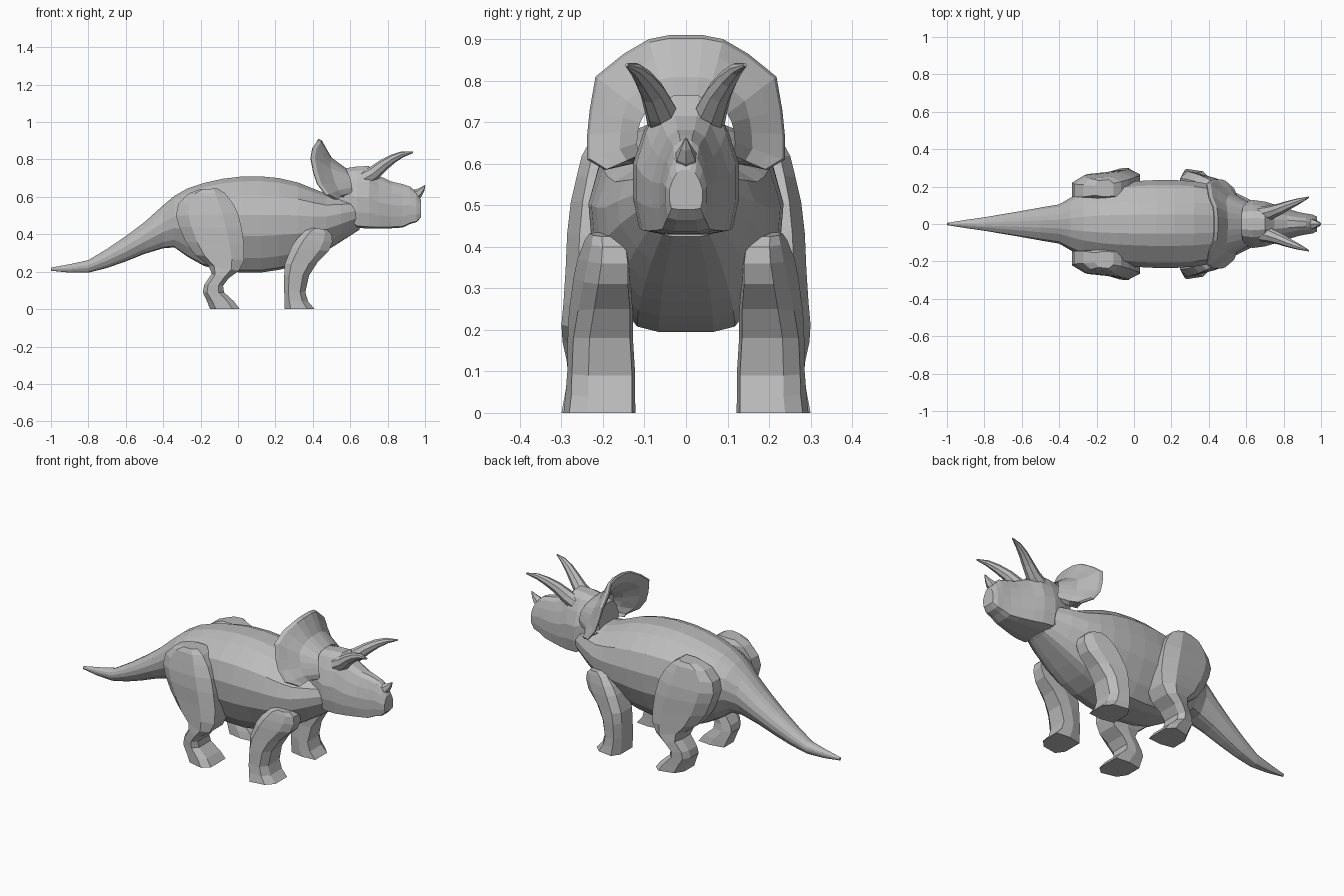
import bpy, bmesh, math
from mathutils import Vector

grey = bpy.data.materials.new("hide grey")
grey.diffuse_color = (0.5, 0.5, 0.5, 1)


def loft(name, rings, closed=True, caps=True, mirror=False):
    """Skin a list of equal-length point rings; optionally mirror across y."""
    bm = bmesh.new()
    rows = [[bm.verts.new(p) for p in r] for r in rings]
    n = len(rows[0])
    for a, b in zip(rows, rows[1:]):
        for i in range(n if closed else n - 1):
            j = (i + 1) % n
            bm.faces.new((a[i], a[j], b[j], b[i]))
    if caps:
        bm.faces.new(rows[0])
        bm.faces.new(rows[-1])
    if mirror:
        geo = bmesh.ops.duplicate(bm, geom=bm.verts[:] + bm.edges[:] + bm.faces[:])["geom"]
        for v in geo:
            if isinstance(v, bmesh.types.BMVert):
                v.co.y = -v.co.y
    bmesh.ops.remove_doubles(bm, verts=bm.verts, dist=1e-5)
    bmesh.ops.recalc_face_normals(bm, faces=bm.faces)
    me = bpy.data.meshes.new(name)
    bm.to_mesh(me)
    bm.free()
    me.materials.append(grey)
    ob = bpy.data.objects.new(name, me)
    bpy.context.collection.objects.link(ob)
    return ob


def section(x, lo, hi, w, half):
    """Symmetric ring at x from a half outline of (width, height) fractions."""
    right = [(x, f * w, lo + t * (hi - lo)) for f, t in half]
    return right + [(a, -b, c) for a, b, c in reversed(right)]


# Body, neck and tail: x, bottom, top, half width
BODY = [(-1, .205, .222, .006), (-.9, .195, .24, .022), (-.8, .195, .262, .036),
        (-.7, .22, .322, .053), (-.6, .255, .39, .07), (-.5, .295, .465, .088),
        (-.4, .325, .555, .105), (-.34, .33, .605, .14), (-.27, .28, .645, .175),
        (-.18, .23, .675, .205), (-.08, .205, .697, .22), (.02, .195, .709, .23),
        (.12, .195, .71, .235), (.22, .21, .7, .235), (.32, .235, .677, .228),
        (.4, .27, .645, .215), (.47, .31, .618, .195), (.55, .36, .61, .165),
        (.65, .425, .6, .115)]
body_half = [(.28, 0), (.5, .025), (.72, .15), (.96, .38), (1, .6), (.88, .8), (.5, .95), (.22, 1)]
loft("body", [section(*s, body_half) for s in BODY])

# Head with cheeks narrowing to the beak
HEAD = [(.5, .56, .73, .09), (.57, .5, .752, .115), (.635, .435, .762, .128),
        (.7, .43, .765, .12), (.75, .43, .715, .105), (.82, .432, .682, .082),
        (.88, .436, .668, .064), (.92, .455, .655, .056), (.955, .465, .625, .05),
        (.978, .49, .585, .04)]
head_half = [(.45, 0), (.88, .03), (1, .25), (1, .5), (.8, .74), (.55, .93), (.25, 1)]
loft("head", [section(*s, head_half) for s in HEAD])

# Frill: dished shield swept from the head out to the rim and back again
RIM = [(.5, .13, .60), (.52, .195, .585), (.47, .238, .61), (.425, .238, .67), (.405, .232, .73),
       (.39, .218, .81), (.40, .15, .865), (.425, .09, .9), (.43, .04, .91)]
HUB = [(.57, .11, .60), (.59, .115, .62), (.59, .118, .65), (.585, .115, .68), (.58, .11, .70),
       (.57, .10, .72), (.56, .08, .74), (.555, .05, .75), (.555, .025, .755)]


def both(pts):
    return pts + [(x, -y, z) for x, y, z in reversed(pts)]


def blend(t, dx):
    return both([(h[0] + (r[0] - h[0]) * t + dx, h[1] + (r[1] - h[1]) * t, h[2] + (r[2] - h[2]) * t)
                 for h, r in zip(HUB, RIM)])


loft("frill", [blend(0, .02), blend(.35, -.01), blend(.7, .002), blend(.95, .012), blend(1, 0),
               blend(.95, -.012), blend(.6, -.045), blend(.2, -.04), blend(0, -.03)], closed=False, caps=False)


def leg(name, rows):
    """Rows: back (x, z), front (x, z), inner y, outer y at back, outer y at front."""
    rings = []
    for (xb, zb), (xf, zf), yi, ob, of in rows:
        def at(t, f):
            return (xb + (xf - xb) * t, yi + (ob + (of - ob) * t - yi) * f, zb + (zf - zb) * t)
        rings.append([at(0, .05), at(0, .7), at(.2, 1), at(.75, 1), at(1, .75), at(1, 0), at(.5, -.05)])
    loft(name, rings, mirror=True)


leg("front_legs", [
    ((.25, 0), (.41, 0), .13, .30, .275), ((.248, .05), (.375, .04), .13, .295, .27),
    ((.247, .1), (.36, .09), .13, .29, .27), ((.247, .18), (.38, .18), .135, .29, .265),
    ((.25, .24), (.425, .25), .135, .29, .25), ((.285, .33), (.485, .31), .14, .28, .235),
    ((.315, .375), (.505, .36), .14, .27, .225), ((.36, .42), (.5, .40), .145, .25, .22),
    ((.40, .435), (.475, .425), .15, .235, .22)])

leg("hind_legs", [
    ((-.15, 0), (.01, 0), .13, .27, .31), ((-.165, .04), (-.02, .04), .135, .27, .30),
    ((-.188, .09), (-.075, .09), .145, .265, .29), ((-.18, .13), (-.08, .125), .15, .265, .295),
    ((-.14, .19), (-.05, .165), .15, .275, .305), ((-.16, .235), (.005, .205), .15, .27, .31),
    ((-.23, .29), (.033, .26), .15, .265, .305), ((-.28, .36), (.033, .34), .14, .26, .30),
    ((-.315, .44), (.02, .43), .14, .26, .295), ((-.332, .5), (.0, .51), .14, .255, .285),
    ((-.32, .56), (-.03, .57), .14, .245, .27), ((-.27, .615), (-.07, .62), .14, .24, .255),
    ((-.21, .64), (-.11, .645), .15, .23, .24)])


def horn(name, path, radii, sides, mirror):
    """Tapered tube along a path."""
    pts = [Vector(p) for p in path]
    rings = []
    for i, (p, r) in enumerate(zip(pts, radii)):
        d = (pts[min(i + 1, len(pts) - 1)] - pts[max(i - 1, 0)]).normalized()
        u = d.cross(Vector((0, 1, 0))).normalized()
        v = d.cross(u)
        rings.append([p + r * (math.cos(a) * u + math.sin(a) * v)
                      for a in (2 * math.pi * k / sides for k in range(sides))])
    loft(name, rings, mirror=mirror)


# Brow horns and nose horn
horn("brow_horns", [(.68, .052, .70), (.73, .062, .73), (.78, .08, .772), (.83, .102, .805),
                    (.88, .122, .828), (.935, .143, .838)],
     [.042, .038, .031, .024, .016, .004], 8, True)
horn("nose_horn", [(.935, 0, .605), (.965, 0, .62), (.985, 0, .64), (1, 0, .662)],
     [.034, .025, .014, .002], 6, False)
